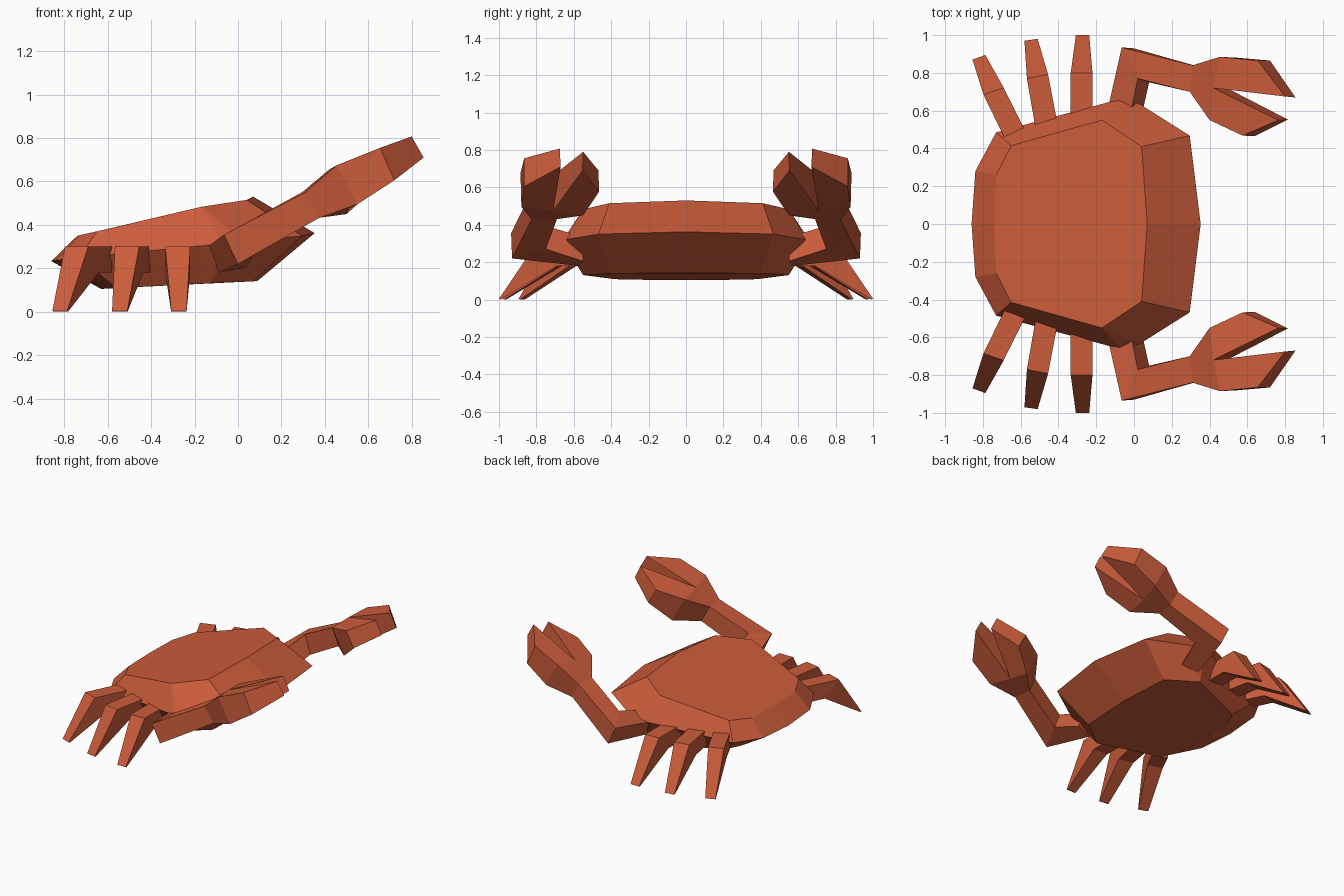
import bpy, bmesh

if "Cube" in bpy.data.objects:
    bpy.data.objects.remove(bpy.data.objects["Cube"])

shell = bpy.data.materials.new("crab_red")
shell.diffuse_color = (0.60, 0.107, 0.043, 1)
shell.use_nodes = True
shell.node_tree.nodes["Principled BSDF"].inputs["Base Color"].default_value = shell.diffuse_color


def finish(name, bm, mirrored):
    """Turn a bmesh into a flat shaded object, optionally doubled across y = 0."""
    bmesh.ops.remove_doubles(bm, verts=bm.verts, dist=0.0005)
    bmesh.ops.recalc_face_normals(bm, faces=bm.faces)
    mesh = bpy.data.meshes.new(name)
    bm.to_mesh(mesh)
    bm.free()
    mesh.materials.append(shell)
    ob = bpy.data.objects.new(name, mesh)
    bpy.context.collection.objects.link(ob)
    if mirrored:
        mod = ob.modifiers.new("mirror", 'MIRROR')
        mod.use_axis = (False, True, False)
        mod.use_mirror_merge = False
    return ob


def loft(name, rings, mirrored=True):
    """Skin a list of equal-length closed rings and cap both ends."""
    bm = bmesh.new()
    rows = [[bm.verts.new(p) for p in ring] for ring in rings]
    n = len(rows[0])
    for a, b in zip(rows, rows[1:]):
        for i in range(n):
            j = (i + 1) % n
            bm.faces.new((a[i], a[j], b[j], b[i]))
    bm.faces.new(rows[0])
    bm.faces.new(rows[-1])
    return finish(name, bm, mirrored)


def full(half):
    """Close a half outline (front centre to rear centre) by mirroring y."""
    return half + [(x, -y, z) for x, y, z in half[-2:0:-1]]


# Body: top plate, wide rim, belly
top = [(0.07, 0, 0.53), (0.04, 0.41, 0.515), (-0.17, 0.55, 0.483), (-0.17, 0.55, 0.483),
       (-0.65, 0.415, 0.37), (-0.73, 0.26, 0.352), (-0.74, 0, 0.35)]
rim = [(0.353, 0, 0.362), (0.295, 0.468, 0.35), (0.03, 0.635, 0.322), (-0.07, 0.662, 0.313),
       (-0.73, 0.485, 0.25), (-0.84, 0.28, 0.237), (-0.86, 0, 0.233)]
belly = [(0.09, 0, 0.142), (0.07, 0.40, 0.14), (-0.13, 0.55, 0.131), (-0.13, 0.55, 0.131),
         (-0.56, 0.38, 0.109), (-0.62, 0.25, 0.106), (-0.63, 0, 0.105)]
loft("body", [full(top), full(rim), full(belly)], mirrored=False)

# Walking legs: level hip, bent knee, blade tip on the ground (rear edge, front edge)
legs = {
    "rear_leg": [((-0.685, 0.455), (-0.58, 0.50)), ((-0.797, 0.685), (-0.69, 0.722)),
                 ((-0.855, 0.87), (-0.787, 0.895))],
    "middle_leg": [((-0.52, 0.50), (-0.405, 0.53)), ((-0.567, 0.77), (-0.455, 0.792)),
                   ((-0.58, 0.97), (-0.51, 0.98))],
    "front_leg": [((-0.335, 0.54), (-0.22, 0.54)), ((-0.335, 0.80), (-0.22, 0.80)),
                  ((-0.308, 1.0), (-0.237, 1.0))],
}
for name, (hip, knee, tip) in legs.items():
    ox, oy = (knee[0][0] - hip[0][0]), (knee[0][1] - hip[0][1])
    s = 0.11 / (ox * ox + oy * oy) ** 0.5   # underside of the knee sits further in

    def section(pair, z_top, z_low, inset):
        (ax, ay), (bx, by) = pair
        dx, dy = ox * s * inset, oy * s * inset
        return [(ax, ay, z_top), (bx, by, z_top),
                (bx - dx, by - dy, z_low), (ax - dx, ay - dy, z_low)]

    loft(name, [section(hip, 0.30, 0.18, 0), section(knee, 0.30, 0.18, 1),
                section(tip, 0.004, 0.0, 0.08)])

# Claw arm: shoulder, mitred elbow, wrist (outer top, outer low, inner low, inner top)
wrist = [(0.31, 0.84, 0.55), (0.37, 0.825, 0.43), (0.355, 0.69, 0.43), (0.295, 0.70, 0.55)]
loft("claw_arm", [
    [(-0.145, 0.58, 0.295), (-0.09, 0.57, 0.18), (0.035, 0.55, 0.205), (-0.025, 0.55, 0.335)],
    [(-0.065, 0.935, 0.355), (0.0, 0.93, 0.22), (0.08, 0.75, 0.27), (0.02, 0.77, 0.40)],
    wrist])

# Claw: upper and lower outlines joined by side walls, with a fork between the pincers
upper = [wrist[0], (0.455, 0.885, 0.675), (0.655, 0.865, 0.755), (0.80, 0.675, 0.807),
         (0.42, 0.72, 0.655), (0.765, 0.55, 0.79), (0.575, 0.468, 0.69), (0.40, 0.55, 0.635),
         wrist[3]]
lower = [wrist[1], (0.55, 0.88, 0.495), (0.72, 0.865, 0.605), (0.855, 0.67, 0.71),
         (0.51, 0.71, 0.475), (0.815, 0.553, 0.69), (0.64, 0.465, 0.577), (0.50, 0.55, 0.45),
         wrist[2]]
bm = bmesh.new()
u = [bm.verts.new(p) for p in upper]
l = [bm.verts.new(p) for p in lower]
for v in (u, l):
    for idx in ((0, 1, 4, 7, 8), (1, 2, 3, 4), (4, 5, 6, 7)):
        bm.faces.new([v[i] for i in idx])
for i in range(9):
    j = (i + 1) % 9
    bm.faces.new((u[i], u[j], l[j], l[i]))
finish("claw", bm, True)
